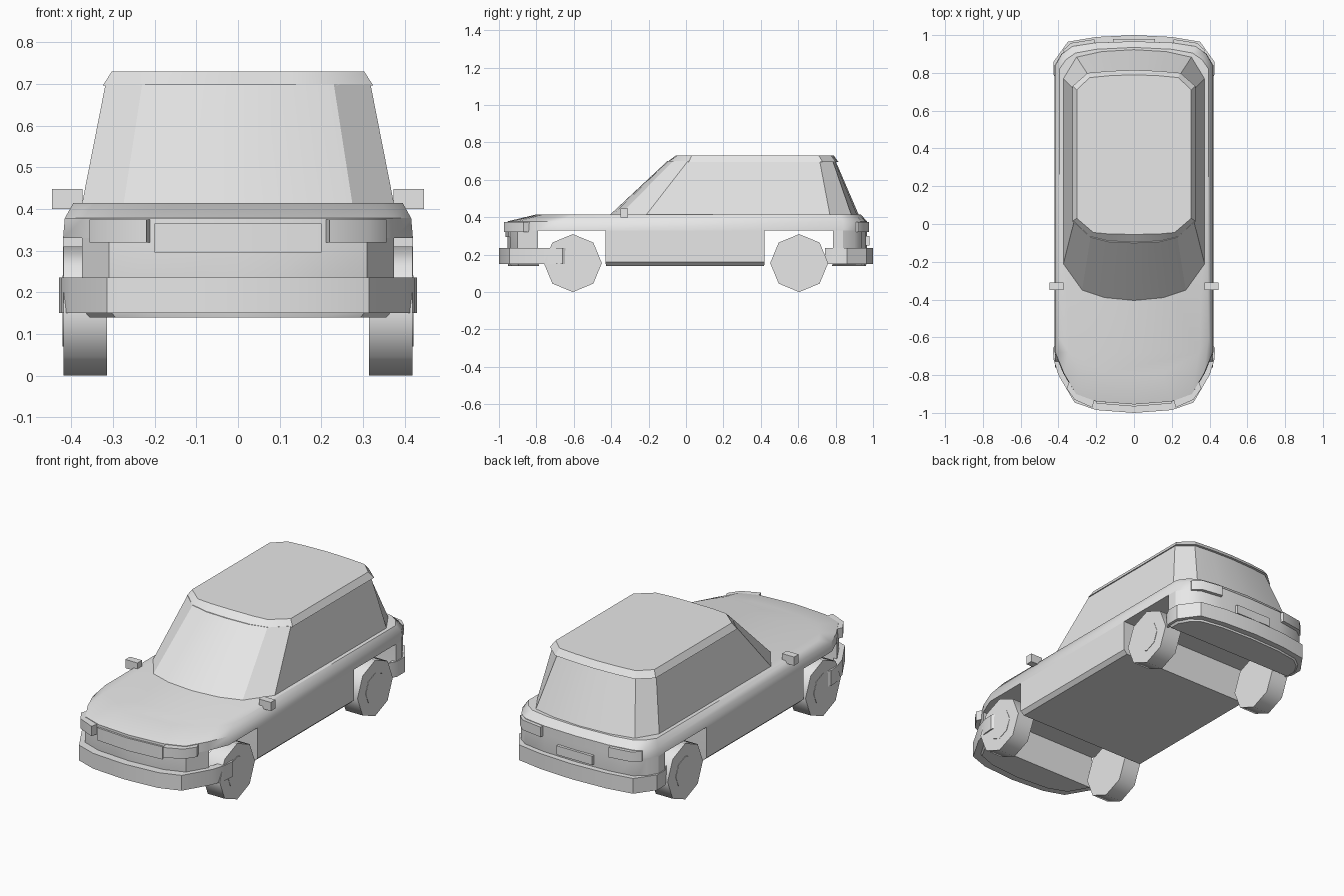
import bpy, bmesh, math

if "Cube" in bpy.data.objects:
    bpy.data.objects.remove(bpy.data.objects["Cube"])

GREY = (0.8, 0.8, 0.8, 1)
paint = bpy.data.materials.new("light grey")
paint.use_nodes = True
paint.diffuse_color = GREY
paint.node_tree.nodes["Principled BSDF"].inputs["Base Color"].default_value = GREY


def finish(ob, angle=30):
    ob.data.materials.clear()
    ob.data.materials.append(paint)
    bpy.ops.object.select_all(action="DESELECT")
    ob.select_set(True)
    bpy.context.view_layer.objects.active = ob
    bpy.ops.object.shade_smooth_by_angle(angle=math.radians(angle))


def loft(name, levels, angle=30):
    """Stack closed plan outlines, each given as (z, points)."""
    bm = bmesh.new()
    rings = [[bm.verts.new((x, y, z)) for x, y in pts] for z, pts in levels]
    n = len(rings[0])
    for a, b in zip(rings, rings[1:]):
        for i in range(n):
            j = (i + 1) % n
            bm.faces.new((a[i], a[j], b[j], b[i]))
    bm.faces.new(rings[0])
    bm.faces.new(rings[-1])
    bmesh.ops.recalc_face_normals(bm, faces=bm.faces)
    mesh = bpy.data.meshes.new(name)
    bm.to_mesh(mesh)
    bm.free()
    ob = bpy.data.objects.new(name, mesh)
    bpy.context.collection.objects.link(ob)
    finish(ob, angle)


def full(half):
    """Mirror a half outline running from front to back."""
    return half + [(-x, y) for x, y in reversed(half) if x > 0]


def clip(half, y0, y1):
    """Keep the part of a half outline between two y values."""
    def cut(y):
        for (xa, ya), (xb, yb) in zip(half, half[1:]):
            if ya <= y <= yb:
                return (xa + (xb - xa) * (y - ya) / (yb - ya), y)
    out = [p for p in half if y0 < p[1] < y1]
    if y0 > half[0][1]:
        out.insert(0, cut(y0))
    if y1 < half[-1][1]:
        out.append(cut(y1))
    return out


def scaled(pts, sx, sy):
    return [(x * sx, y * sy) for x, y in pts]


def strip(name, path, z0, z1, depth=0.94):
    """Curved bar following an open path."""
    pts = path + list(reversed(scaled(path, depth, depth)))
    loft(name, [(z0, pts), (z1, pts)], 35)


def box(name, x0, x1, y0, y1, z0, z1):
    pts = [(x0, y0), (x1, y0), (x1, y1), (x0, y1)]
    loft(name, [(z0, pts), (z1, pts)])


# Body shell: half outlines of the sill line, shoulder and deck
side = [(0, -0.955), (0.2, -0.94), (0.31, -0.9), (0.375, -0.79), (0.42, -0.68),
        (0.42, 0.84), (0.385, 0.9), (0.33, 0.94), (0.2, 0.96), (0, 0.967)]
deck = [(0, -0.8), (0.15, -0.79), (0.285, -0.765), (0.345, -0.68), (0.395, -0.6),
        (0.395, 0.82), (0.36, 0.87), (0.31, 0.905), (0.2, 0.925), (0, 0.935)]
loft("upper_body", [(0.33, full(side)), (0.378, full(scaled(side, 0.99, 1))),
                    (0.415, full(deck))], 40)

# Lower body in three blocks, leaving open wheel wells
for name, y0, y1 in (("front_lower_body", -2, -0.79), ("middle_lower_body", -0.43, 0.42),
                     ("rear_lower_body", 0.785, 2)):
    part = full(clip(side, y0, y1))
    loft(name, [(0.14, scaled(part, 0.95, 0.995)), (0.16, part), (0.33, part)])

# Cabin with curved windscreen and rear window
cabin_base = [(0, -0.41), (0.155, -0.395), (0.275, -0.355), (0.375, -0.215),
              (0.375, 0.77), (0.305, 0.885), (0.17, 0.915), (0, 0.925)]
cabin_top = [(0, -0.1), (0.13, -0.095), (0.23, -0.07), (0.318, 0.01),
             (0.318, 0.715), (0.24, 0.785), (0.13, 0.795), (0, 0.8)]
loft("cabin", [(0.41, full(cabin_base)), (0.7, full(cabin_top))], 25)

# Roof panel with a slight lip and a chamfered edge
roof_lip = [(0, -0.1), (0.13, -0.095), (0.235, -0.07), (0.325, 0.015),
            (0.325, 0.73), (0.245, 0.8), (0.13, 0.81), (0, 0.815)]
roof_top = [(0, -0.055), (0.13, -0.053), (0.215, -0.045), (0.303, 0.03),
            (0.303, 0.71), (0.235, 0.775), (0.13, 0.785), (0, 0.79)]
loft("roof", [(0.696, full(roof_lip)), (0.73, full(roof_top))], 25)

# Bumpers
front_bar = [(0.43, -0.66), (0.425, -0.72), (0.4, -0.8), (0.315, -0.945),
             (0.2, -0.985), (0, -1)]
rear_bar = [(0.425, 0.79), (0.425, 0.86), (0.35, 0.965), (0.2, 0.99), (0, 1)]
for name, bar in (("front_bumper", front_bar), ("rear_bumper", rear_bar)):
    strip(name, bar + [(-x, y) for x, y in reversed(bar[:-1])], 0.15, 0.235)

# Grille and rear plate
strip("grille", [(-0.2, -0.95), (0, -0.966), (0.2, -0.95)], 0.295, 0.365)
box("rear_plate", -0.11, 0.11, 0.94, 0.98, 0.25, 0.3)

# Paired parts
for label, s in (("left", 1), ("right", -1)):
    strip(label + "_headlight",
          scaled([(0.22, -0.972), (0.315, -0.93), (0.357, -0.87)], s, 1), 0.32, 0.375)
    strip(label + "_tail_light",
          scaled([(0.21, 0.978), (0.335, 0.958), (0.375, 0.92)], s, 1), 0.32, 0.375)
    box(label + "_mirror", s * 0.373, s * 0.447, -0.35, -0.31, 0.4, 0.448)
    for end, y in (("front", -0.605), ("rear", 0.605)):
        for part, r, inner, outer in (("wheel", 0.155, 0.315, 0.419),
                                      ("hub", 0.085, 0.41, 0.421)):
            bpy.ops.mesh.primitive_cylinder_add(
                vertices=8, radius=r, depth=outer - inner,
                location=(s * (inner + outer) / 2, y, 0.155),
                rotation=(0, math.pi / 2, 0))
            ob = bpy.context.object
            ob.name = f"{end}_{label}_{part}"
            finish(ob, 50)
